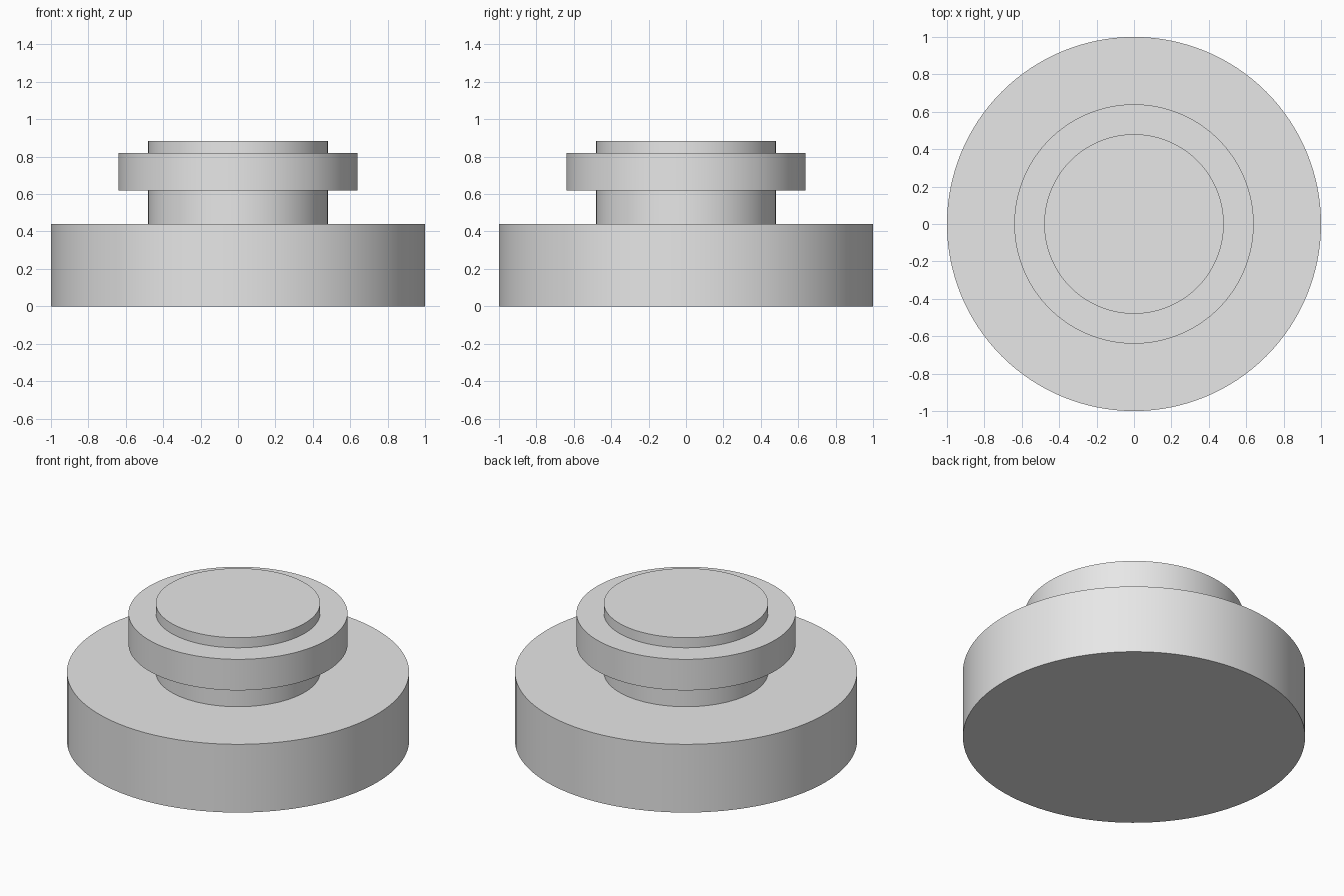
import bpy
import math

cube = bpy.data.objects.get("Cube")
if cube:
    bpy.data.objects.remove(cube, do_unlink=True)

SIDES = 128

# Single plain grey finish
grey = bpy.data.materials.new("plain_grey")
grey.use_nodes = True
colour = (0.8, 0.8, 0.8, 1)
grey.diffuse_color = colour
grey.node_tree.nodes["Principled BSDF"].inputs["Base Color"].default_value = colour


def disc(name, radius, bottom, top):
    """Upright cylinder between two heights, smooth wall and sharp rims."""
    bpy.ops.mesh.primitive_cylinder_add(
        vertices=SIDES, radius=radius, depth=top - bottom,
        location=(0, 0, (bottom + top) / 2))
    obj = bpy.context.object
    obj.name = name
    obj.data.name = name
    obj.data.materials.append(grey)
    bpy.ops.object.shade_smooth_by_angle(angle=math.radians(30))
    return obj


# Wide base, narrow stem standing on it, collar around the stem
disc("base", 1.0, 0.0, 0.44)
disc("stem", 0.48, 0.44, 0.885)
disc("collar", 0.64, 0.62, 0.82)
